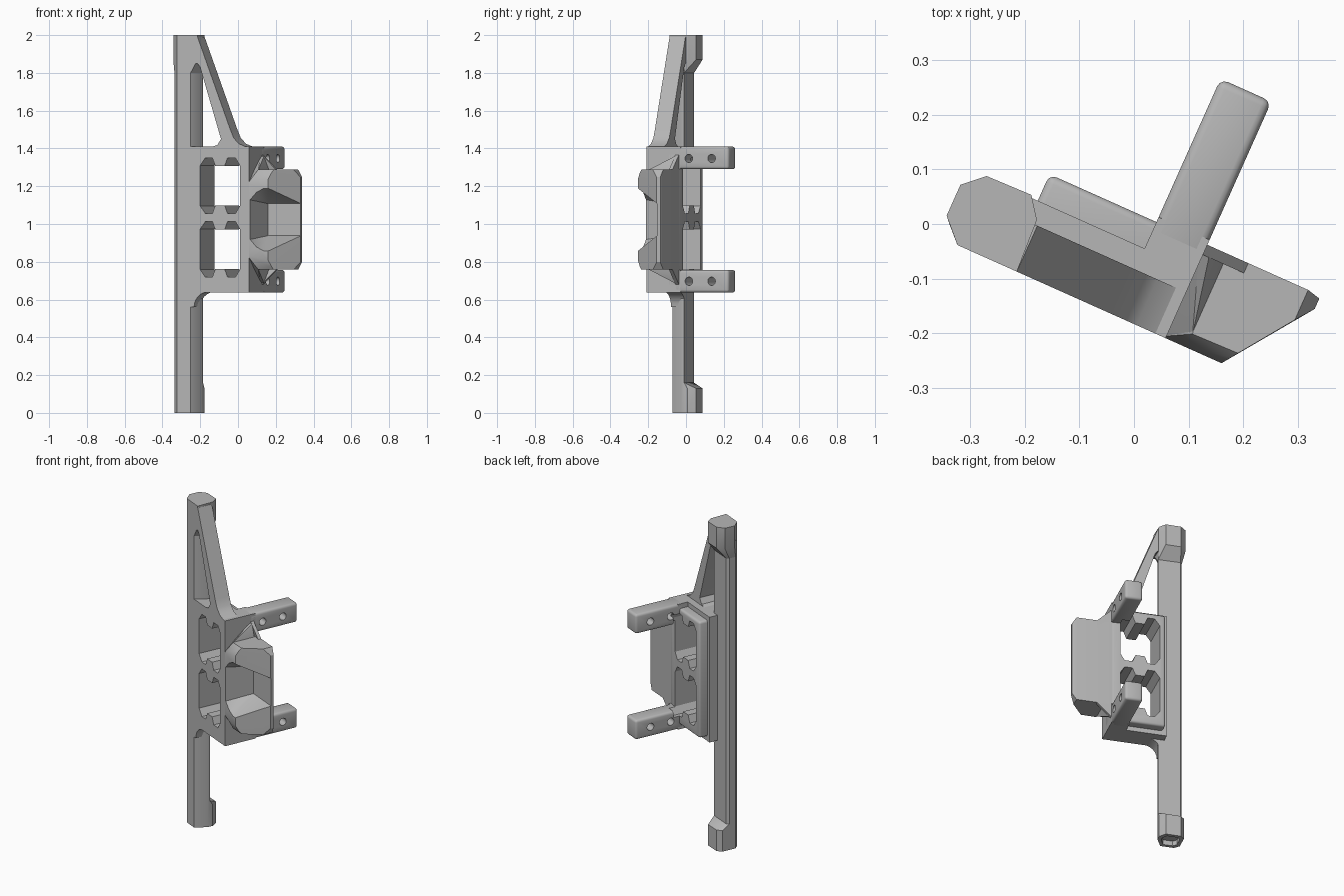
import bpy, bmesh, math
from mathutils import Matrix, Vector

if "Cube" in bpy.data.objects:
    bpy.data.objects.remove(bpy.data.objects["Cube"], do_unlink=True)

grey = bpy.data.materials.new("plain grey")
grey.use_nodes = True
grey.diffuse_color = (0.47, 0.47, 0.47, 1)
grey.node_tree.nodes["Principled BSDF"].inputs["Base Color"].default_value = (0.47, 0.47, 0.47, 1)

# The part is laid out square (u along the front, v to the back) and turned about z
TURN = Matrix.Rotation(math.radians(-24.1), 4, 'Z')
FRONT, BACK = -0.167, 0.02
MID = 1.023


def finish(name, bm, bevel=0, segments=3):
    bmesh.ops.recalc_face_normals(bm, faces=bm.faces)
    bm.transform(TURN)
    mesh = bpy.data.meshes.new(name)
    bm.to_mesh(mesh)
    bm.free()
    mesh.materials.append(grey)
    ob = bpy.data.objects.new(name, mesh)
    bpy.context.collection.objects.link(ob)
    if bevel:
        mod = ob.modifiers.new("round", 'BEVEL')
        mod.width, mod.segments = bevel, segments
        apply(ob, mod)
    return ob


def apply(ob, mod):
    bpy.ops.object.select_all(action='DESELECT')
    ob.select_set(True)
    bpy.context.view_layer.objects.active = ob
    bpy.ops.object.modifier_apply(modifier=mod.name)


def prism(name, outline, a, b, axis='v', **kw):
    """Extrude a 2D outline: (u, z) along v, (v, z) along u or (u, v) along z."""
    place = {'v': lambda p, t: (p[0], t, p[1]),
             'u': lambda p, t: (t, p[0], p[1]),
             'z': lambda p, t: (p[0], p[1], t)}[axis]
    bm = bmesh.new()
    lo = [bm.verts.new(place(p, a)) for p in outline]
    hi = [bm.verts.new(place(p, b)) for p in outline]
    bm.faces.new(lo)
    bm.faces.new(hi)
    for i in range(len(lo)):
        j = (i + 1) % len(lo)
        bm.faces.new((lo[i], lo[j], hi[j], hi[i]))
    return finish(name, bm, **kw)


def box(name, u0, u1, v0, v1, z0, z1, **kw):
    return prism(name, [(u0, v0), (u1, v0), (u1, v1), (u0, v1)], z0, z1, 'z', **kw)


def hull(name, points):
    bm = bmesh.new()
    for p in points:
        bm.verts.new(p)
    out = bmesh.ops.convex_hull(bm, input=bm.verts)
    bmesh.ops.delete(bm, geom=list({g for g in out["geom_interior"] + out["geom_unused"]
                                    if isinstance(g, bmesh.types.BMVert)}), context='VERTS')
    bmesh.ops.dissolve_limit(bm, angle_limit=0.02, verts=bm.verts, edges=bm.edges)
    return finish(name, bm)


def cut(ob, cutters):
    for c in cutters:
        mod = ob.modifiers.new("cut", 'BOOLEAN')
        mod.object, mod.operation, mod.solver = c, 'DIFFERENCE', 'EXACT'
        apply(ob, mod)


def at(outline, z):
    return [(u, v, z) for u, v in outline]


def mirrored(points):
    """Points as (u, v, height from the middle), repeated above and below."""
    return [(u, v, MID + s * h) for u, v, h in points for s in (-1, 1)]


# Pole: slim shaft with a fuller eight-sided cap at each end
shaft = [(-.279, FRONT), (-.2, FRONT), (-.165, -.1), (-.165, -.085), (-.295, -.085), (-.306, -.1), (-.306, -.14)]
back_cap = [(-.165, -.066), (-.193, -.028), (-.282, -.03)]
low_cap = [(-.279, FRONT), (-.2, FRONT), (-.165, -.1)] + back_cap + [(-.306, -.055), (-.306, -.14)]
top_cap = [(-.279, FRONT), (-.16, FRONT)] + back_cap + [(-.319, -.064), (-.319, -.126)]
prism("pole_shaft", shaft, .1, 1.9, 'z')
lower = hull("pole_lower_cap", at(low_cap, 0) + at(low_cap, .13) + at(shaft, .16))
hull("pole_upper_cap", at(top_cap, 2) + at(top_cap, 1.87) + at(shaft, 1.8))

# Shallow socket under the pole
cu, cv = -.237, -.098
socket = prism("socket_cutter", [(cu + (u - cu) * .7, cv + (v - cv) * .7) for u, v in low_cap], -.02, .03, 'z')
cut(lower, [socket])

# Window cutters: clipped corners with a tooth in the middle of both ends
def window(z0, z1):
    c, tooth, top = -.03, .043, []
    half = [(-.145, .04), (-.115, 0), (c - .044, 0), (c - .027, tooth),
            (c + .027, tooth), (c + .044, 0), (.06, 0), (.085, .04)]
    return prism("window_cutter", [(u, z0 + d) for u, d in half] +
                 [(u, z1 - d) for u, d in reversed(half)], -.3, .06)


windows = [window(.719, 1.013), window(1.056, 1.35)]

# Frame plate, and the rounded step behind it
plate = box("frame_plate", -.2, .138, FRONT, -.033, .637, 1.41)
step = box("frame_back_step", -.178, .138, -.1, BACK, .665, 1.382, bevel=.014)
cut(plate, windows)
cut(step, windows)

# Two drilled arms reaching back
holes = []
for z in (.697, 1.347):
    for v in (.078, .21):
        ring = [(v + .022 * math.cos(a * math.tau / 24), z + .022 * math.sin(a * math.tau / 24)) for a in range(24)]
        holes.append(prism("hole_cutter", ring, 0, .2, 'u'))
arms = []
for name, z0, z1 in (("lower_arm", .637, .757), ("upper_arm", 1.29, 1.41)):
    arm = box(name + "_rear", .036, .138, -.01, .307, z0, z1, bevel=.015)
    root = box(name + "_root", .036, .138, FRONT, .03, z0, z1)
    cut(arm, windows + holes)
    cut(root, windows)
    arms += [arm]

# Slanted brace from the upper cap to the frame, flared at its foot
prism("slanted_brace", [(-.16, 1.99), (.03, 1.5), (.05, 1.455), (.08, 1.425), (.13, 1.405),
                        (-.09, 1.405), (-.045, 1.418), (-.024, 1.45), (-.145, 1.83),
                        (-.16, 1.85), (-.21, 1.85), (-.21, 1.99)], FRONT, -.075)

# Curved fillet under the frame beside the pole
arc = [(-.1 - .08 * math.sin(a * math.pi / 12), .56 + .08 * math.cos(a * math.pi / 12)) for a in range(7)]
prism("lower_fillet", arc + [(-.2, .56), (-.2, .64)], FRONT, -.085)

# Faceted hood with a tapered pocket open to the front and side
hood = hull("hood", mirrored([
    (.13, FRONT, .19), (.18, FRONT, .215), (.25, FRONT, .215),
    (.18, -.14, .265), (.262, -.15, .25), (.27, -.138, .265),
    (.365, -.007, .225), (.365, .014, .225), (.34, -.04, .265), (.34, BACK, .265),
    (.13, BACK, .265)]))
pocket_points = [(.141, FRONT, .088), (.19, FRONT, .138), (.25, FRONT, .167), (.42, FRONT, .167),
                 (.175, -.004, .085), (.42, -.004, .085)]
grow = [(.13, -.25, .115), (.185, -.25, .175), (.25, -.25, .207), (.42, -.25, .207)]
pocket = hull("pocket_cutter", mirrored(pocket_points[4:] + grow))
cut(hood, [pocket])

# Gussets joining the hood to the arms
for name, s in (("lower_gusset", -1), ("upper_gusset", 1)):
    hull(name, [(u, v, MID + s * h) for u, v, h in (
        (.13, BACK, .35), (.22, BACK, .265), (.13, 0, .35), (.22, 0, .265),
        (.13, BACK, .22), (.22, BACK, .22))])
    hull(name + "_web", [(u, v, MID + s * h) for u, v, h in (
        (.13, 0, .335), (.15, 0, .335), (.18, 0, .262), (.13, -.09, .262), (.13, FRONT, .19),
        (.18, -.14, .262), (.13, 0, .2), (.18, 0, .2))])

# Remove cutters and keep sharp edges crisp
for ob in list(bpy.data.objects):
    if "_cutter" in ob.name:
        bpy.data.objects.remove(ob, do_unlink=True)
for ob in [o for o in bpy.context.collection.objects if o.type == 'MESH' and grey.name in o.data.materials]:
    bpy.ops.object.select_all(action='DESELECT')
    ob.select_set(True)
    bpy.context.view_layer.objects.active = ob
    bpy.ops.object.shade_smooth_by_angle(angle=math.radians(32))
